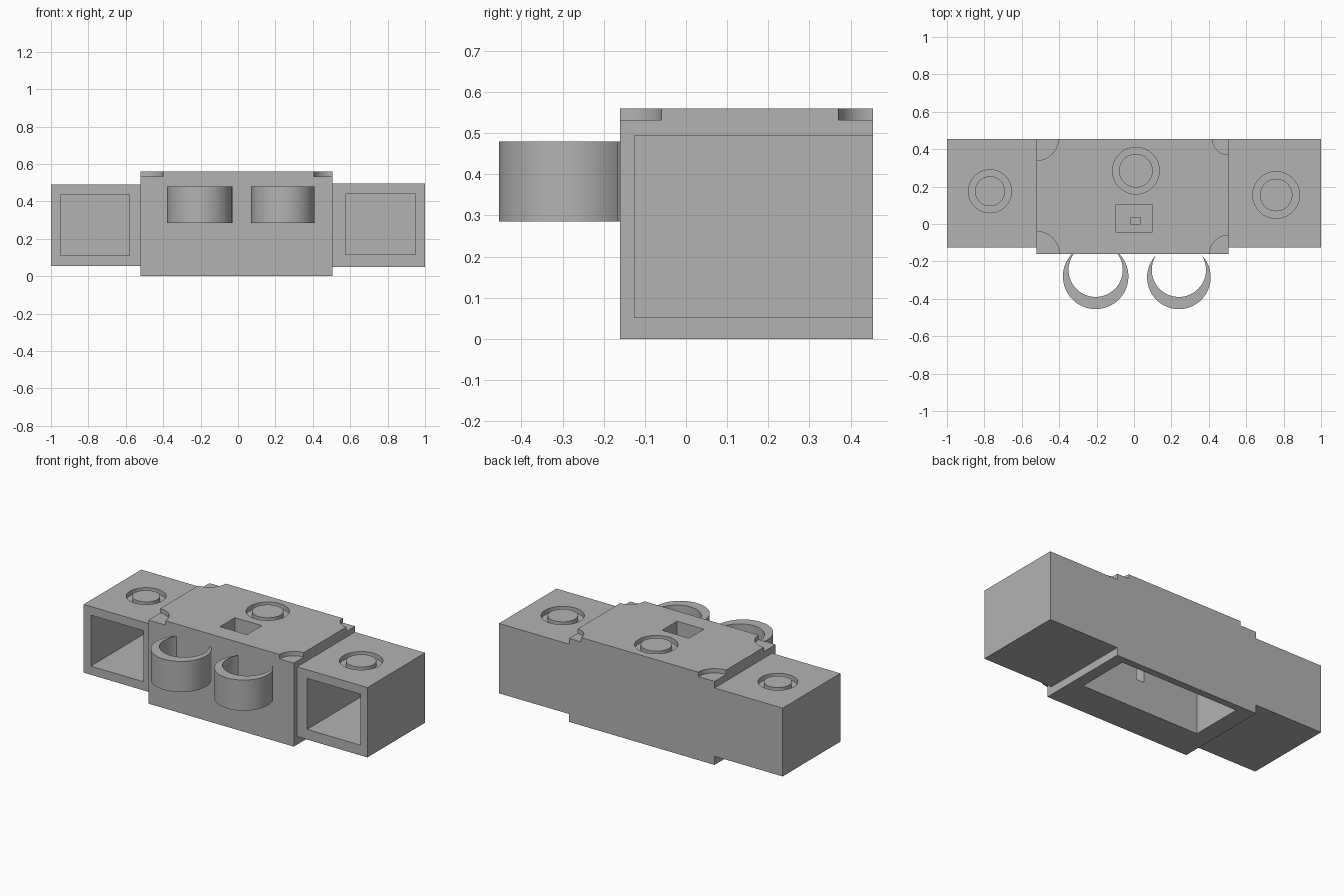
import bpy
import bmesh
import math
from mathutils import Matrix, Vector

if "Cube" in bpy.data.objects:
    bpy.data.objects.remove(bpy.data.objects["Cube"])

grey = bpy.data.materials.new("plain grey")
grey.use_nodes = True
colour = (0.45, 0.45, 0.45, 1)
grey.diffuse_color = colour
grey.node_tree.nodes["Principled BSDF"].inputs["Base Color"].default_value = colour


def finish(name, bm):
    mesh = bpy.data.meshes.new(name)
    bm.to_mesh(mesh)
    bm.free()
    mesh.materials.append(grey)
    obj = bpy.data.objects.new(name, mesh)
    bpy.context.collection.objects.link(obj)
    return obj


def box(name, x, y, z):
    bm = bmesh.new()
    spans = (x, y, z)
    size = Vector([b - a for a, b in spans])
    mid = Vector([(a + b) / 2 for a, b in spans])
    bmesh.ops.create_cube(bm, size=1, matrix=Matrix.Translation(mid) @ Matrix.Diagonal(size).to_4x4())
    return finish(name, bm)


def cylinder(name, x, y, r, z):
    bm = bmesh.new()
    bmesh.ops.create_cone(bm, cap_ends=True, segments=64, radius1=r, radius2=r, depth=z[1] - z[0],
                          matrix=Matrix.Translation((x, y, sum(z) / 2)))
    return finish(name, bm)


def cut(obj, *cutters):
    """Subtract each cutter in turn, then drop it."""
    for cutter in cutters:
        mod = obj.modifiers.new("cut", "BOOLEAN")
        mod.operation = "DIFFERENCE"
        mod.solver = "EXACT"
        mod.object = cutter
        bpy.ops.object.select_all(action="DESELECT")
        bpy.context.view_layer.objects.active = obj
        obj.select_set(True)
        bpy.ops.object.modifier_apply(modifier=mod.name)
        bpy.data.objects.remove(cutter)


def groove(x, y, outer, inner, top):
    """Ring-shaped cutter that leaves a flush round button."""
    ring = cylinder("groove_cutter", x, y, outer, (top - 0.03, top + 0.05))
    cut(ring, cylinder("core_cutter", x, y, inner, (top - 0.1, top + 0.1)))
    return ring


def smooth(obj):
    bpy.ops.object.select_all(action="DESELECT")
    bpy.context.view_layer.objects.active = obj
    obj.select_set(True)
    bpy.ops.object.shade_smooth_by_angle(angle=math.radians(30))


FRONT, BACK, TOP = -0.16, 0.455, 0.56
LEFT, RIGHT = 0.505, -0.52

# Central body: rounded corner notches, button groove, recess and lower compartment
body = box("central_body", (RIGHT, LEFT), (FRONT, BACK), (0, TOP))
for x, y, r in ((RIGHT, FRONT, 0.12), (RIGHT, BACK, 0.115), (LEFT, FRONT, 0.1), (LEFT, BACK, 0.085)):
    cut(body, cylinder("notch_cutter", x, y, r, (0.532, 0.6)))
cut(body,
    groove(0.01, 0.285, 0.125, 0.09, TOP),
    box("compartment_cutter", (-0.41, 0.43), (0.065, 0.41), (-0.1, 0.4)),
    box("recess_cutter", (-0.095, 0.095), (-0.045, 0.105), (0.45, 0.7)),
    box("slot_cutter", (-0.02, 0.035), (0, 0.035), (0.19, 0.5)),
    box("passage_cutter", (-0.02, 0.035), (0.01, 0.1), (0.19, 0.3)))
smooth(body)

# Side boxes: open pocket at the front, button groove on top
sides = (
    ("right_box", (-1, RIGHT), (0.055, 0.49), (-0.95, -0.58), (0.11, 0.435), (-0.77, 0.175, 0.115, 0.08)),
    ("left_box", (LEFT, 1), (0.05, 0.495), (0.575, 0.95), (0.115, 0.44), (0.76, 0.155, 0.125, 0.087)),
)
for name, x, z, pocket_x, pocket_z, ring in sides:
    side = box(name, x, (-0.125, BACK), z)
    cut(side, box("pocket_cutter", pocket_x, (-0.3, 0.405), pocket_z), groove(*ring, z[1]))
    smooth(side)

# Front holder loops: offset bore gives a wall that thins toward the body
for name, x, r in (("right_loop", -0.205, 0.175), ("left_loop", 0.24, 0.17)):
    loop = cylinder(name, x, r - 0.455, r, (0.285, 0.48))
    cut(loop,
        cylinder("bore_cutter", x, -0.245, 0.145, (0.1, 0.7)),
        box("trim_cutter", (x - 0.4, x + 0.4), (FRONT, 0.3), (0.1, 0.7)))
    smooth(loop)
